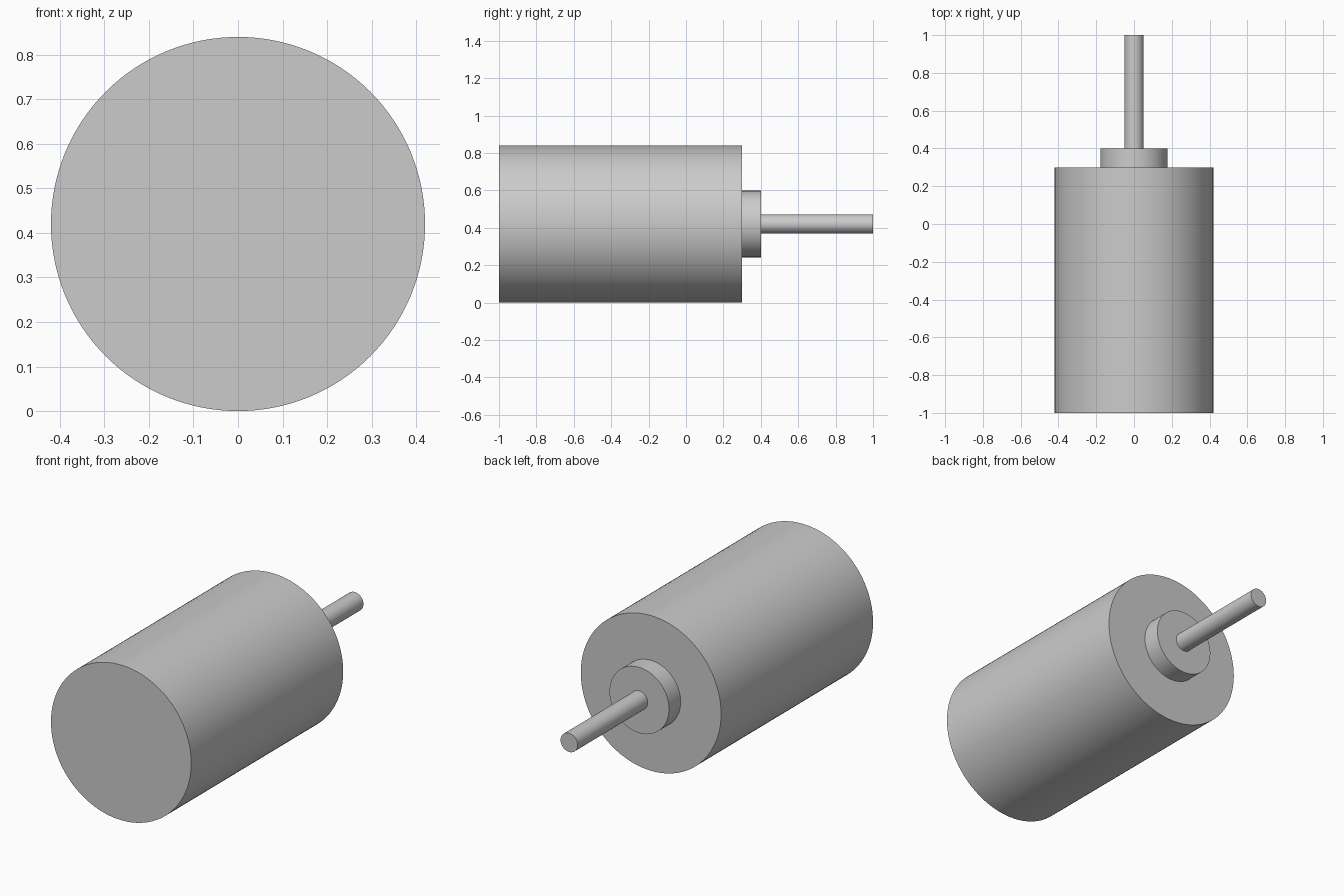
import bpy
import math

cube = bpy.data.objects.get("Cube")
if cube:
    bpy.data.objects.remove(cube, do_unlink=True)

# Single plain metal colour
grey = bpy.data.materials.new("plain_grey")
grey.use_nodes = True
colour = (0.6, 0.6, 0.6, 1)
grey.diffuse_color = colour
grey.node_tree.nodes["Principled BSDF"].inputs["Base Color"].default_value = colour

AXIS_HEIGHT = 0.42


def cylinder(name, radius, y_start, y_end, sides):
    """Capped cylinder lying along the y axis."""
    bpy.ops.mesh.primitive_cylinder_add(
        vertices=sides, radius=radius, depth=y_end - y_start,
        location=(0, (y_start + y_end) / 2, AXIS_HEIGHT),
        rotation=(math.pi / 2, 0, 0))
    obj = bpy.context.object
    obj.name = name
    obj.data.name = name
    obj.data.materials.append(grey)
    bpy.ops.object.transform_apply(location=False, rotation=True, scale=True)
    bpy.ops.object.shade_smooth_by_angle(angle=math.radians(30))
    return obj


# Motor body, raised bearing collar and output shaft
cylinder("motor_body", 0.42, -1.0, 0.3, 128)
cylinder("bearing_collar", 0.178, 0.3, 0.4, 96)
cylinder("output_shaft", 0.051, 0.4, 1.0, 64)
